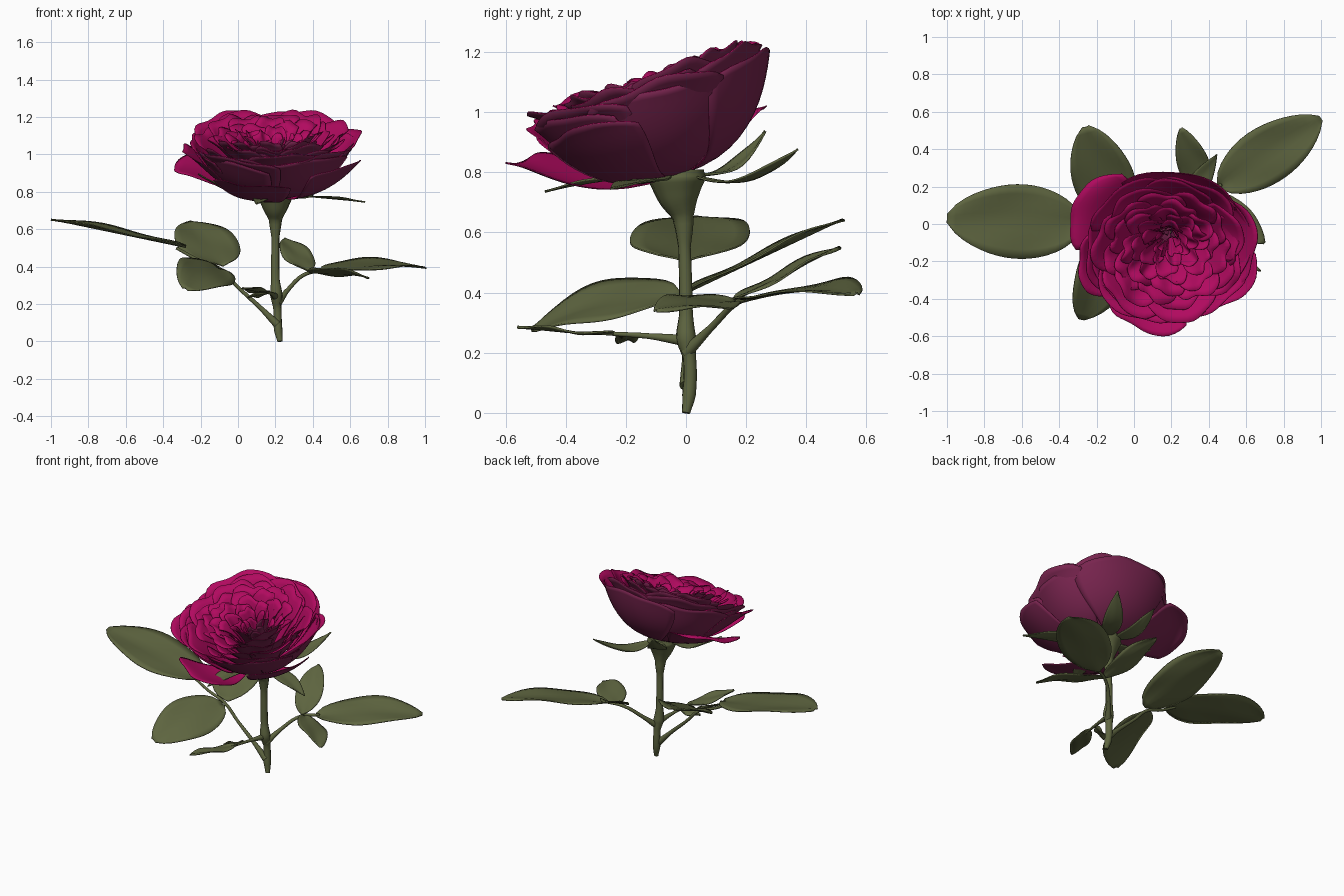
import bpy, math, random
from mathutils import Vector, Matrix

if "Cube" in bpy.data.objects:
    bpy.data.objects.remove(bpy.data.objects["Cube"])

random.seed(4)


def material(name, rgb):
    m = bpy.data.materials.new(name)
    m.diffuse_color = (*rgb, 1)
    m.use_nodes = True
    m.node_tree.nodes["Principled BSDF"].inputs["Base Color"].default_value = m.diffuse_color
    return m


GREEN = material("leaf green", (0.112, 0.130, 0.051))
MAGENTA = material("petal inside magenta", (0.44, 0.003, 0.115))
PLUM = material("petal outside plum", (0.19, 0.018, 0.078))


def sheet_object(name, sheets, mats, thickness):
    """Join vertex grids (rows of points) into one thin smooth object."""
    verts, faces = [], []
    for rows in sheets:
        start, n = len(verts), len(rows[0])
        for row in rows:
            verts += row
        for j in range(len(rows) - 1):
            for i in range(n - 1):
                a = start + j * n + i
                faces.append((a, a + n, a + n + 1, a + 1))
    me = bpy.data.meshes.new(name)
    me.from_pydata(verts, [], faces)
    for m in mats:
        me.materials.append(m)
    for p in me.polygons:
        p.use_smooth = True
    ob = bpy.data.objects.new(name, me)
    bpy.context.collection.objects.link(ob)
    sol = ob.modifiers.new("thickness", 'SOLIDIFY')
    sol.thickness = thickness
    sol.offset = -1
    sol.material_offset = len(mats) - 1
    return ob


def tube(name, pts):
    """Round tube through (x, y, z, radius) points."""
    cu = bpy.data.curves.new(name, 'CURVE')
    cu.dimensions = '3D'
    cu.bevel_depth = 1
    cu.bevel_resolution = 3
    cu.resolution_u = 5
    cu.use_fill_caps = True
    sp = cu.splines.new('BEZIER')
    sp.bezier_points.add(len(pts) - 1)
    for bp, p in zip(sp.bezier_points, pts):
        bp.co = p[:3]
        bp.radius = p[3]
        bp.handle_left_type = bp.handle_right_type = 'AUTO'
    cu.materials.append(GREEN)
    ob = bpy.data.objects.new(name, cu)
    bpy.context.collection.objects.link(ob)
    bpy.ops.object.select_all(action='DESELECT')
    ob.select_set(True)
    bpy.context.view_layer.objects.active = ob
    bpy.ops.object.convert(target='MESH')
    for p in bpy.context.object.data.polygons:
        p.use_smooth = True


def leaf(name, base, tip, side, width, bend=0.03, fold=0.1, blunt=0.65, wave=0.008):
    """Oval leaf blade from base to tip, creased along its midrib."""
    base, tip = Vector(base), Vector(tip)
    axis = tip - base
    d = axis.normalized()
    s = Vector(side)
    s = (s - d * s.dot(d)).normalized()
    n = d.cross(s)
    if n.z < 0:
        n = -n
    rows = []
    for j in range(17):
        v = j / 16
        w = width / 2 * max(0.02, math.sin(math.pi * v ** 0.9)) ** blunt
        row = []
        for i in range(-4, 5):
            u = i / 4
            lift = bend * math.sin(math.pi * v) + fold * abs(u) * w
            lift += wave * u * math.sin(9 * v + 2 * u)
            row.append(base + axis * v + s * (u * w) + n * lift)
        rows.append(row)
    return sheet_object(name, [rows], [GREEN], 0.006)


# Stem with swollen node and flower cup
tube("stem", [(.225, 0, 0, .014), (.215, .01, .06, .023), (.21, .012, .18, .022), (.205, 0, .25, .034),
              (.20, 0, .33, .023), (.20, -.005, .55, .021), (.20, -.01, .65, .036),
              (.20, -.025, .72, .072), (.20, -.03, .78, .098), (.20, -.03, .81, .09)])

# Leaf stalks
tube("left_stalk", [(.21, 0, .09, .022), (.12, 0, .18, .013), (0, 0, .29, .010),
                    (-.10, 0, .39, .010), (-.22, 0, .44, .009), (-.33, 0, .50, .008)])
tube("right_stalk", [(.21, 0, .20, .022), (.27, .08, .28, .012), (.36, .16, .36, .010), (.47, .21, .38, .008)])
tube("front_stalk", [(.20, 0, .24, .02), (.18, -.12, .255, .010), (.15, -.28, .265, .006)])

# Left compound leaf
leaf("left_end_leaf", (-.28, .0, .50), (-1.0, .03, .65), (0, 1, .05), .40, bend=.0, blunt=.55)
leaf("left_back_leaf", (-.08, .01, .40), (-.26, .52, .64), (1, .05, 0), .33, bend=.0, blunt=.55)
leaf("left_front_leaf", (-.10, -.02, .385), (-.28, -.51, .28), (-.85, .3, .46), .31, bend=.03, blunt=.55)

# Right compound leaf
leaf("right_end_leaf", (.45, .20, .375), (1.0, .565, .40), (-.55, .8, .15), .31, bend=.02, blunt=.6)
leaf("right_back_leaf", (.375, .16, .37), (.25, .51, .55), (1, .3, 0), .17, bend=.0)
leaf("right_front_leaf", (.38, .17, .37), (.70, -.10, .345), (.6, .75, -.25), .17, bend=.01)

# Small front leaf
leaf("front_end_leaf", (.16, -.24, .265), (.03, -.56, .29), (1, .3, 0), .10, bend=-.005)
leaf("front_side_leaf", (.16, -.17, .26), (.05, -.23, .24), (.3, -.9, .3), .06, bend=0)

# Sepals under the flower
for k, (tip, bend) in enumerate([((.68, -.25, .75), .0), ((.44, .37, .88), -.06), ((.06, .26, .94), -.05),
                                 ((-.21, -.08, .90), -.04), ((.10, -.47, .74), .01)]):
    t = Vector(tip)
    c = Vector((.20, -.03, .79))
    out = Vector((t.x - c.x, t.y - c.y, 0)).normalized()
    leaf(f"sepal_{k + 1}", c + out * .05, t, (-out.y, out.x, 0), .12, bend=bend, blunt=.9, wave=.004)

# Flower: tilted towards the front, slightly wider than deep
FLOWER = (Matrix.Translation((.19, -.035, .79)) @ Matrix.Rotation(math.radians(18), 4, 'X')
          @ Matrix.Diagonal((1.04, .97, 1, 1)))


def petal(angle, half, R, H, lip, ruffle, droop=0, full=1):
    """Cupped petal: bowl profile with a flat outward lip and ruffled rim."""
    ph, ph2 = random.uniform(0, 6.3), random.uniform(0, 6.3)
    f = min(lip / R, .5)
    rows = []
    for j in range(13):
        row = []
        for i in range(17):
            u = i / 8 - 1
            v = j / 12 * (1 - .15 * abs(u) ** 4 - .02 * math.sin(4 * u + ph) ** 2)
            q = v * math.pi / 2
            r = R * ((1 - f) * math.sin(q) ** full + f * v ** 4) + .016 * u * v
            r += ruffle * v ** 3 * math.sin(4 * u + ph)
            h = H * (.5 * (1 - math.cos(q)) + .5 * v * v * (3 - 2 * v)) - droop * v ** 4
            h += ruffle * .7 * v ** 4 * math.sin(5 * u + ph2)
            a = angle + u * half * (.65 + .35 * math.sin(math.pi * min(1, v * .75)))
            row.append(FLOWER @ Vector((r * math.cos(a), r * math.sin(a), h)))
        rows.append(row)
    return rows


# (name, petal count, radius, height, lip, half angle, bowl fullness)
RINGS = [("outer_petals", 5, .43, .30, .035, .84, .72), ("second_petals", 6, .44, .33, .075, .68, .75),
         ("third_petals", 7, .40, .345, .10, .58, .85), ("fourth_petals", 8, .35, .35, .11, .52, 1),
         ("fifth_petals", 8, .305, .35, .12, .50, 1), ("sixth_petals", 8, .255, .345, .11, .50, 1),
         ("seventh_petals", 7, .205, .335, .09, .52, 1), ("eighth_petals", 6, .15, .325, .06, .58, 1),
         ("inner_petals", 5, .10, .315, .04, .68, 1), ("heart_petals", 4, .055, .29, .02, .85, 1)]
for k, (name, n, R, H, lip, half, full) in enumerate(RINGS):
    sheets = []
    for i in range(n):
        a = 2 * math.pi * i / n + k * 1.1 + random.uniform(-.12, .12)
        sheets.append(petal(a, half, R * random.uniform(.95, 1.05), H * random.uniform(.93, 1.05),
                            lip * random.uniform(.8, 1.25), .009 + .005 * (k > 0), 0, full))
    sheet_object(name, sheets, [MAGENTA, PLUM], .004)

# Loose petals that open outwards at the left and the front
sheet_object("drooping_petals", [petal(2.72, .58, .53, .21, .10, .012, .09, .85),
                                 petal(4.45, .45, .53, .25, .06, .012, .04, .72),
                                 petal(3.45, .45, .49, .29, .09, .012, .0, .8),
                                 petal(5.65, .5, .475, .25, .05, .012, .0, .72)], [MAGENTA, PLUM], .004)
